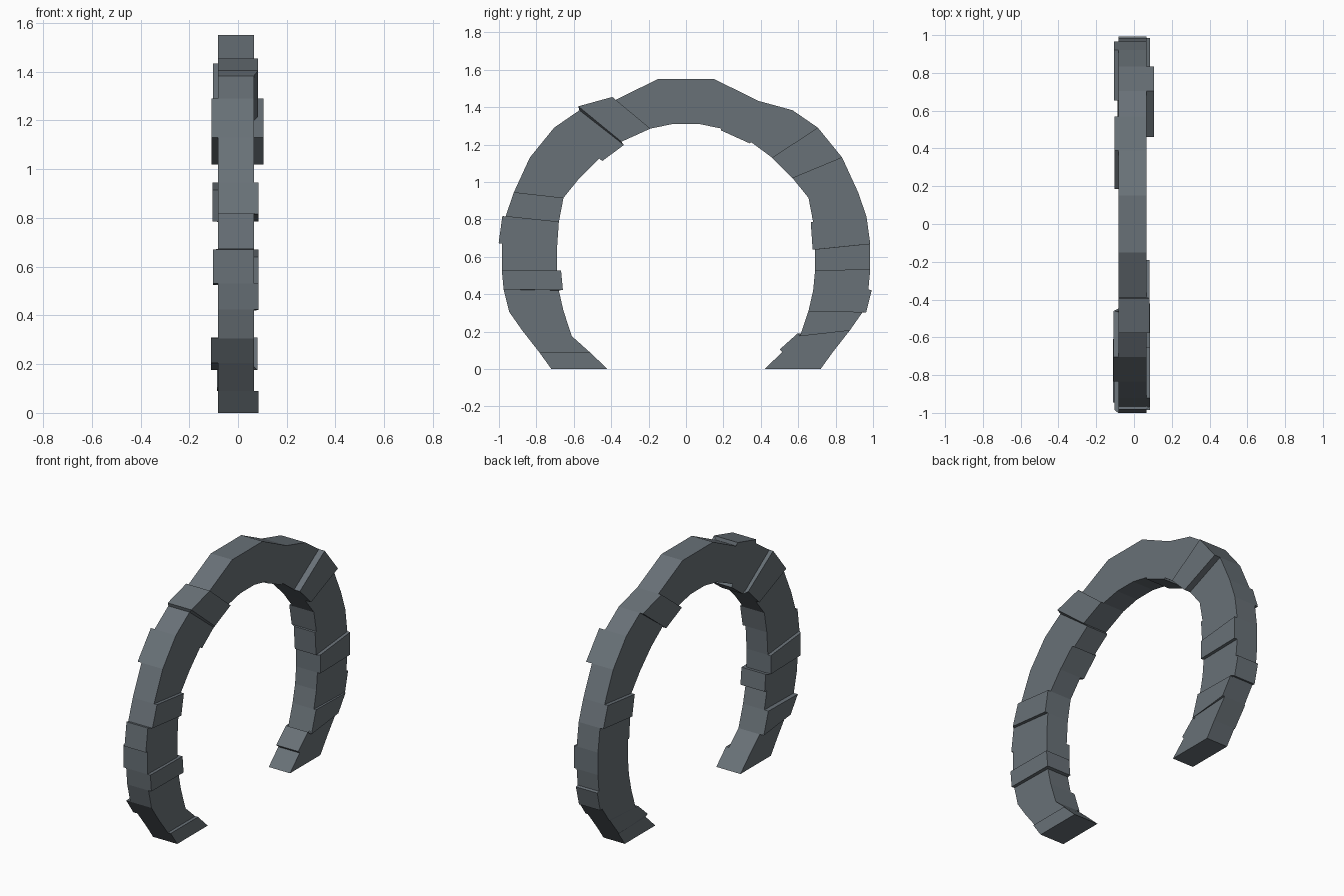
import bpy, bmesh
from mathutils import Vector

if "Cube" in bpy.data.objects:
    bpy.data.objects.remove(bpy.data.objects["Cube"])

# Joint lines between the stones on one half: inner (y, z) and outer (y, z)
half = [((-.42, 0), (-.72, 0)), ((-.515, .09), (-.785, .09)),
        ((-.61, .175), (-.875, .205)), ((-.655, .31), (-.945, .305)),
        ((-.68, .42), (-.975, .425)), ((-.69, .525), (-.985, .53)),
        ((-.69, .64), (-.985, .67)), ((-.68, .785), (-.965, .815)),
        ((-.655, .915), (-.92, .945)), ((-.57, 1.02), (-.835, 1.13)),
        ((-.46, 1.13), (-.705, 1.29)), ((-.345, 1.215), (-.57, 1.383)),
        ((-.19, 1.285), (-.388, 1.433)), ((-.07, 1.31), (-.15, 1.55))]
joints = half + [((-i[0], i[1]), (-o[0], o[1])) for i, o in reversed(half)]

# Stones that stand proud: right face x, left face x, outward lip, inward lip
R, L = .065, -.082
proud = {0: (.085, L, 0, 0), 2: (R, -.11, 0, 0), 4: (.085, L, 0, .022),
         5: (R, -.102, 0, 0), 6: (R, L, .017, 0), 7: (.085, L, 0, 0),
         9: (R, -.108, 0, 0), 10: (R, L, 0, .022), 11: (.082, L, .022, 0),
         15: (R, -.102, 0, .01), 17: (.105, L, 0, 0), 19: (R, -.105, 0, 0),
         20: (R, L, 0, .013), 21: (.085, L, 0, 0), 23: (R, L, .018, 0),
         24: (.08, L, 0, 0), 25: (R, -.087, 0, .02)}


def lip(a, b, centre, amount):
    """Shift an edge of the stone at right angles, away from its centre."""
    n = Vector((b.z - a.z, a.y - b.y)).normalized()
    n = Vector((0, n.x, n.y))
    if n.dot((a + b) / 2 - centre) < 0:
        n = -n
    return n * amount


# Two cross-sections per stone; neighbours that differ form a step
sections = []
for i in range(len(joints) - 1):
    right, left, out, inn = proud.get(i, (R, L, 0, 0))
    (i0, o0), (i1, o1) = [[Vector((0, *p)) for p in j] for j in joints[i:i + 2]]
    mid = (i0 + o0 + i1 + o1) / 4
    d_in, d_out = lip(i0, i1, mid, inn), lip(o0, o1, mid, out)
    for pi, po in ((i0, o0), (i1, o1)):
        pi, po = pi + d_in, po + d_out
        sections.append([(left, pi.y, pi.z), (right, pi.y, pi.z),
                         (right, po.y, po.z), (left, po.y, po.z)])

# Loft the arch through all sections
bm = bmesh.new()
rings = [[bm.verts.new(p) for p in s] for s in sections]
for a, b in zip(rings, rings[1:]):
    for k in range(4):
        m = (k + 1) % 4
        bm.faces.new((a[k], a[m], b[m], b[k]))
bm.faces.new(rings[0])
bm.faces.new(rings[-1])
bmesh.ops.remove_doubles(bm, verts=bm.verts, dist=.0005)
bmesh.ops.dissolve_degenerate(bm, edges=bm.edges, dist=.0005)
bmesh.ops.recalc_face_normals(bm, faces=bm.faces)

mesh = bpy.data.meshes.new("stone_arch")
bm.to_mesh(mesh)
bm.free()
stone = bpy.data.materials.new("slate grey")
stone.diffuse_color = (.14, .165, .185, 1)
stone.use_nodes = True
stone.node_tree.nodes["Principled BSDF"].inputs["Base Color"].default_value = stone.diffuse_color
mesh.materials.append(stone)
bpy.context.collection.objects.link(bpy.data.objects.new("stone_arch", mesh))
